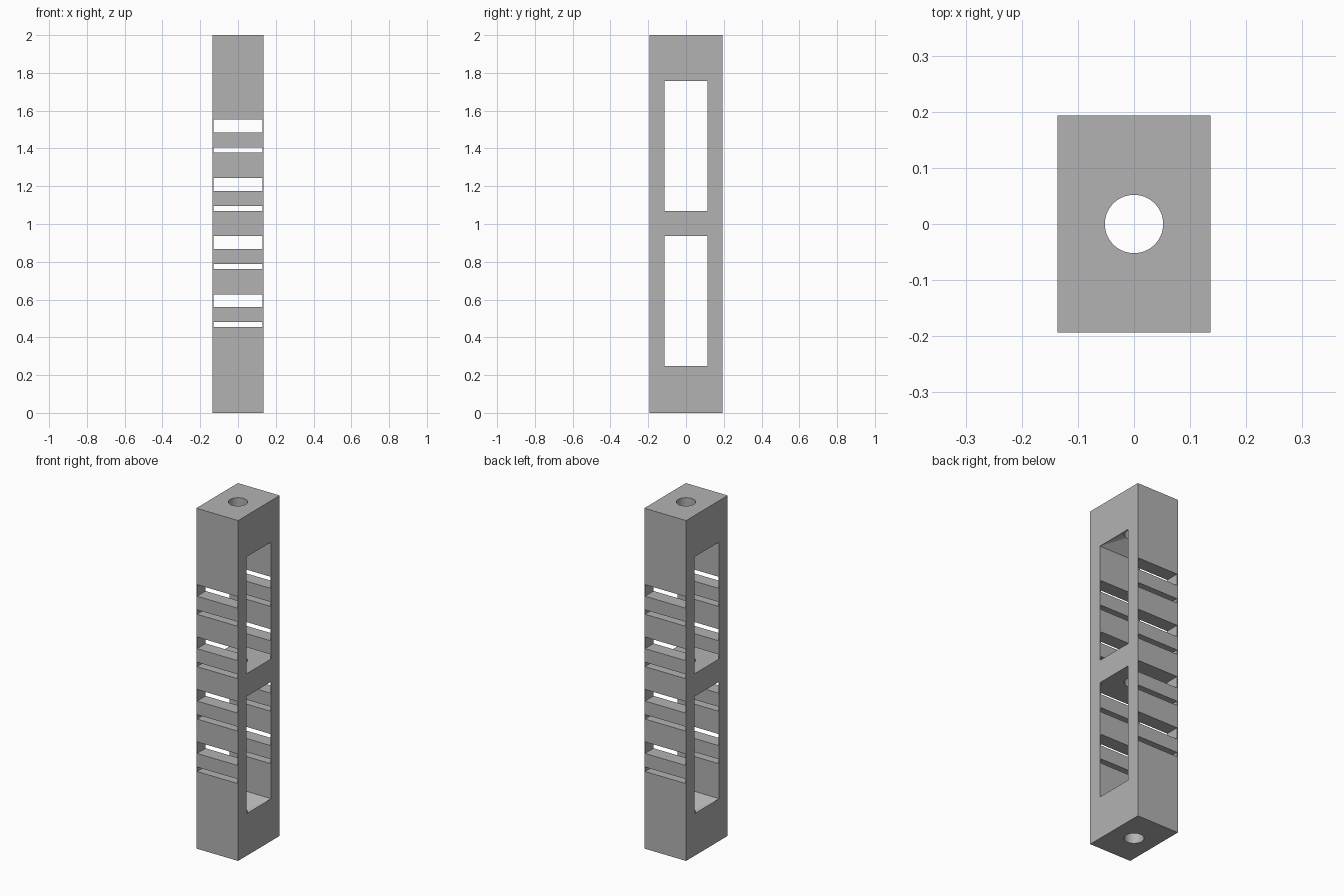
import bpy
import bmesh
import math
from itertools import product

cube = bpy.data.objects.get("Cube")
if cube:
    bpy.data.objects.remove(cube, do_unlink=True)

HALF_X, HALF_Y, HEIGHT = 0.136, 0.193, 2.0
WINDOW_Y = 0.113
HOLE_R = 0.052
FUNNEL = 0.07


def box(x, y, z0, z1):
    return list(product((-x, x), (-y, y), (z0, z1)))


def ring(r, z, n=48):
    return [(r * math.cos(i * math.tau / n), r * math.sin(i * math.tau / n), z)
            for i in range(n)]


def hull(name, points):
    """Convex solid wrapped around the given points."""
    bm = bmesh.new()
    for p in points:
        bm.verts.new(p)
    bmesh.ops.convex_hull(bm, input=bm.verts)
    bmesh.ops.dissolve_limit(bm, angle_limit=0.001, verts=bm.verts, edges=bm.edges)
    bmesh.ops.recalc_face_normals(bm, faces=bm.faces)
    mesh = bpy.data.meshes.new(name)
    bm.to_mesh(mesh)
    bm.free()
    ob = bpy.data.objects.new(name, mesh)
    bpy.context.collection.objects.link(ob)
    return ob


body = hull("slotted_post", box(HALF_X, HALF_Y, 0, HEIGHT))
cutters = []

# Two side windows, each with a funnel leading to the end bore
reach = HALF_X + 0.0002
for z0, z1, tip in ((0.249, 0.936, 0.249 - FUNNEL), (1.07, 1.756, 1.756 + FUNNEL)):
    cutters.append(hull("window_cutter",
                        box(reach, WINDOW_Y, z0, z1) + ring(HOLE_R - 0.001, tip)))

# Alternating narrow and wide slots from front to back
for i in range(4):
    z = 0.454 + i * (1.07 - 0.454) / 2
    for low, high in ((z, z + 0.026), (z + 0.106, z + 0.174)):
        # Slots that line up with a window edge share its height
        low = 1.07 if abs(low - 1.07) < 0.003 else low
        high = 0.936 if abs(high - 0.936) < 0.003 else high
        cutters.append(hull("slot_cutter", box(0.131, HALF_Y + 0.1, low, high)))

# Round bore along the whole length
cutters.append(hull("bore_cutter", ring(HOLE_R, -0.1) + ring(HOLE_R, HEIGHT + 0.1)))

bpy.ops.object.select_all(action="DESELECT")
bpy.context.view_layer.objects.active = body
body.select_set(True)
for cutter in cutters:
    mod = body.modifiers.new("cut", "BOOLEAN")
    mod.operation = "DIFFERENCE"
    mod.solver = "EXACT"
    mod.object = cutter
    bpy.ops.object.modifier_apply(modifier=mod.name)
    bpy.data.objects.remove(cutter, do_unlink=True)

# Plain grey finish
grey = bpy.data.materials.new("plain_grey")
grey.use_nodes = True
color = (0.45, 0.45, 0.45, 1)
grey.diffuse_color = color
grey.node_tree.nodes["Principled BSDF"].inputs["Base Color"].default_value = color
body.data.materials.clear()
body.data.materials.append(grey)

bpy.ops.object.shade_smooth_by_angle(angle=math.radians(30))
